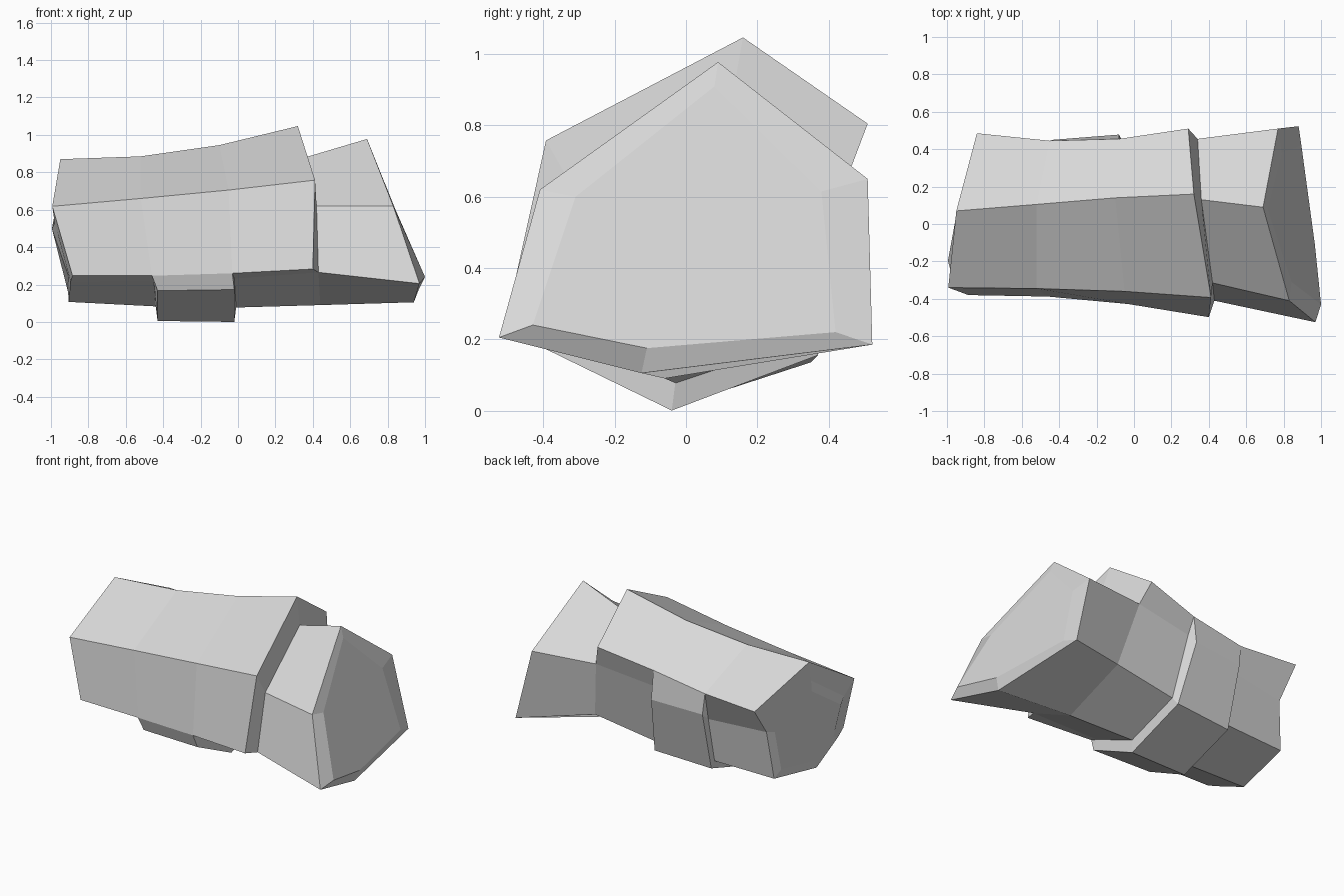
import bpy, bmesh
from mathutils import Vector

if "Cube" in bpy.data.objects:
    bpy.data.objects.remove(bpy.data.objects["Cube"])

bm = bmesh.new()
N = 6  # corners: 0 ridge, 1 upper front, 2 lower front, 3 bottom, 4 lower back, 5 upper back

# Core: hexagonal rings along x
rings = [
    [(-.95, .05, .74), (-.98, -.25, .53), (-.895, -.31, .215), (-.905, -.07, .107), (-.865, .315, .17), (-.83, .345, .48)],
    [(-.50, .07, .76), (-.49, -.26, .55), (-.45, -.34, .222), (-.44, -.05, .083), (-.44, .33, .18), (-.45, .41, .49)],
    [(-.07, .10, .81), (-.03, -.28, .58), (-.02, -.365, .232), (-.01, -.03, .077), (-.01, .34, .20), (-.06, .425, .61)],
    [(.36, .13, .88), (.42, -.315, .62), (.43, -.41, .265), (.44, -.06, .09), (.42, .35, .265), (.34, .455, .66)],
    [(.69, .09, .978), (.83, -.41, .62), (.97, -.525, .205), (.94, -.125, .105), (.88, .523, .185), (.77, .51, .65)],
]
core = [[bm.verts.new(p) for p in ring] for ring in rings]

# Raised upper slab: outer corners per ring
slab = {}
for i, row in enumerate([
    [(-.95, .07, .87), (-.993, -.34, .618), (-.885, -.38, .248), (-.84, .485, .67)],
    [(-.52, .105, .885), (-.52, -.345, .66), (-.46, -.388, .247), (-.45, .445, .67)],
    [(-.10, .14, .945), (-.05, -.36, .705), (-.03, -.428, .26), (-.08, .455, .73)],
    [(.32, .16, 1.047), (.412, -.393, .758), (.40, -.498, .283), (.29, .51, .805)],
]):
    for j, p in zip((0, 1, 2, 5), row):
        slab[i, j] = bm.verts.new(p)

# Raised lower block on the middle segment
block = {
    (1, 2): (-.43, -.37, .167), (2, 2): (-.02, -.395, .173),
    (1, 3): (-.43, -.05, .005), (2, 3): (-.02, -.04, 0),
    (1, 4): (-.43, .35, .135), (2, 4): (-.03, .37, .155),
    (1, 5): (-.435, .45, .53), (2, 5): (-.08, .478, .545),
}
block = {key: bm.verts.new(p) for key, p in block.items()}
mid = (2, 3, 4, 5)


def face(*verts):
    bm.faces.new(verts)


for i in range(4):
    for j in range(N):
        k = (j + 1) % N
        skin = slab if i < 3 and j in (5, 0, 1) else block if i == 1 else None
        if skin:
            face(skin[i, j], skin[i, k], skin[i + 1, k], skin[i + 1, j])
        else:
            face(core[i][j], core[i][k], core[i + 1][k], core[i + 1][j])

# Slab ends, and slab edges joined to the core or to the block
for i in (0, 3):
    for j, k in ((5, 0), (0, 1), (1, 2)):
        face(core[i][j], core[i][k], slab[i, k], slab[i, j])
for j in (2, 5):
    for i in (0, 2):
        face(core[i][j], core[i + 1][j], slab[i + 1, j], slab[i, j])
    face(block[1, j], block[2, j], slab[2, j], slab[1, j])

# Block side walls
for i in (1, 2):
    for j, k in zip(mid, mid[1:]):
        face(core[i][j], core[i][k], block[i, k], block[i, j])
    for j in (2, 5):
        face(core[i][j], block[i, j], slab[i, j])


# End caps with a slightly bulging inset face
def cap(ring, points):
    inner = [bm.verts.new(p) for p in points]
    for j in range(N):
        k = (j + 1) % N
        face(ring[j], ring[k], inner[k], inner[j])
    face(*inner)


centre = sum((v.co for v in core[0]), Vector()) / N
bulge = (-.008, -.03, -.01, -.004, -.002, 0)
cap(core[0], [centre.lerp(v.co, .8) + Vector((dx, 0, 0)) for v, dx in zip(core[0], bulge)])
cap(core[4], [(.714, .08, .91), (.842, -.31, .60), (1.0, -.43, .24),
              (.967, -.11, .175), (.895, .42, .22), (.79, .38, .615)])

bmesh.ops.recalc_face_normals(bm, faces=bm.faces[:])
mesh = bpy.data.meshes.new("stone_column")
bm.to_mesh(mesh)
bm.free()

stone = bpy.data.materials.new("pale_grey_stone")
stone.diffuse_color = (.69, .69, .69, 1)
stone.use_nodes = True
stone.node_tree.nodes["Principled BSDF"].inputs["Base Color"].default_value = stone.diffuse_color
mesh.materials.append(stone)
bpy.context.collection.objects.link(bpy.data.objects.new("stone_column", mesh))
